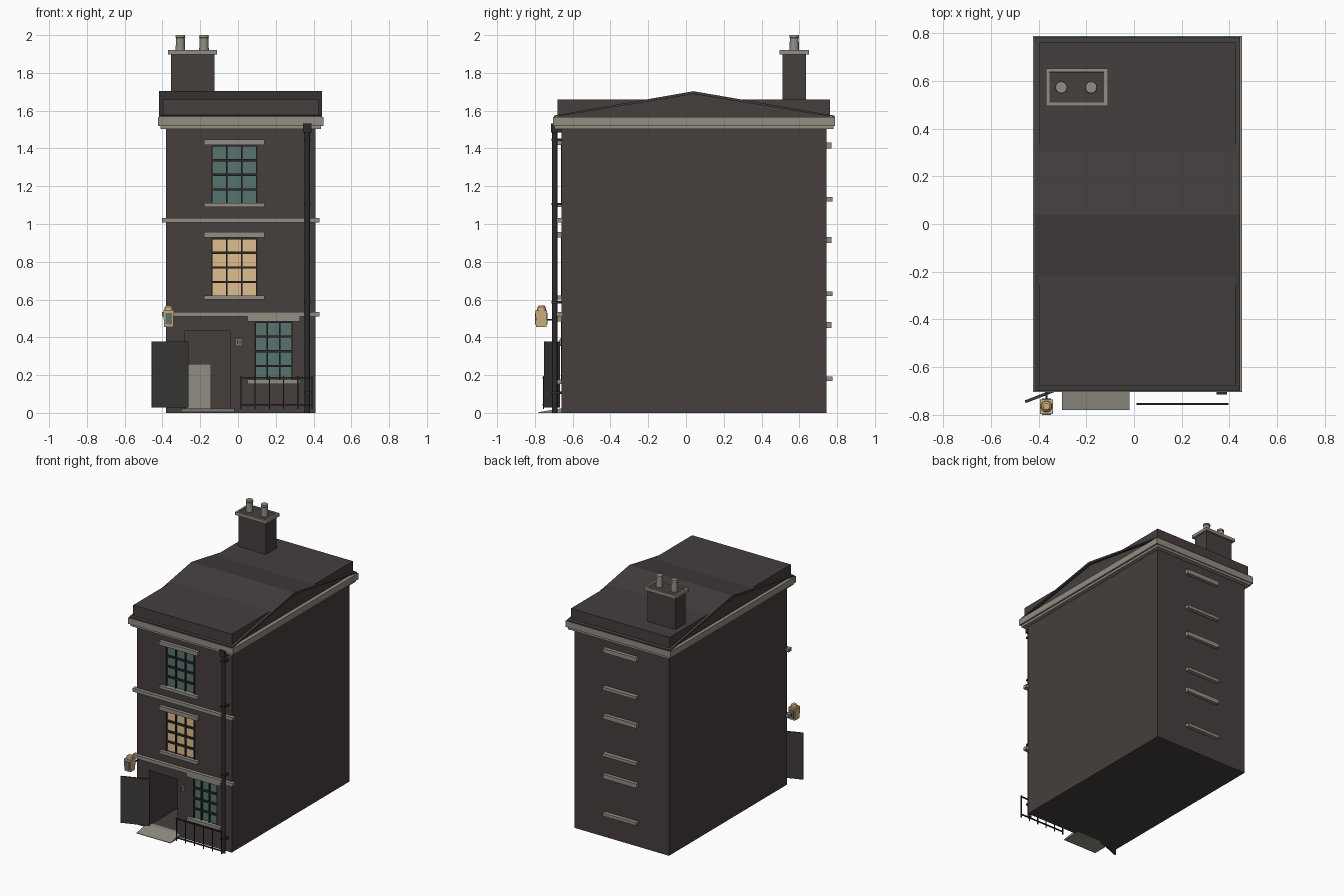
import bpy, bmesh, math
from mathutils import Matrix, Vector

cube = bpy.data.objects.get("Cube")
if cube:
    bpy.data.objects.remove(cube, do_unlink=True)


def material(name, r, g, b):
    lin = [((c / 255 + 0.055) / 1.055) ** 2.4 for c in (r, g, b)] + [1]
    m = bpy.data.materials.new(name)
    m.use_nodes = True
    m.diffuse_color = lin
    bsdf = next(n for n in m.node_tree.nodes if n.type == 'BSDF_PRINCIPLED')
    bsdf.inputs["Base Color"].default_value = lin
    bsdf.inputs["Roughness"].default_value = 0.9
    return m


BRICK = material("dark brick", 70, 62, 61)
SLATE = material("roof slate", 67, 62, 61)
STONE = material("grey stone", 145, 141, 132)
METAL = material("black iron", 45, 42, 42)
DOOR = material("door paint", 62, 58, 58)
TEAL = material("teal glass", 88, 116, 112)
WARM = material("lit glass", 222, 189, 144)
BRASS = material("lantern brass", 205, 175, 128)


def finish(name, bm, mat):
    bmesh.ops.recalc_face_normals(bm, faces=bm.faces)
    me = bpy.data.meshes.new(name)
    bm.to_mesh(me)
    bm.free()
    ob = bpy.data.objects.new(name, me)
    bpy.context.collection.objects.link(ob)
    me.materials.append(mat)
    return ob


def boxes(name, mat, *bounds):
    """Axis-aligned boxes, each given as x0, x1, y0, y1, z0, z1."""
    bm = bmesh.new()
    for x0, x1, y0, y1, z0, z1 in bounds:
        centre = Vector((x0 + x1, y0 + y1, z0 + z1)) / 2
        size = Matrix.Diagonal((x1 - x0, y1 - y0, z1 - z0, 1))
        bmesh.ops.create_cube(bm, size=1, matrix=Matrix.Translation(centre) @ size)
    return finish(name, bm, mat)


def prism(name, mat, profile, x0, x1):
    """Extrude a (y, z) profile along x."""
    bm = bmesh.new()
    face = bm.faces.new([bm.verts.new((x0, y, z)) for y, z in profile])
    ext = bmesh.ops.extrude_face_region(bm, geom=[face])
    verts = [v for v in ext["geom"] if isinstance(v, bmesh.types.BMVert)]
    bmesh.ops.translate(bm, verts=verts, vec=(x1 - x0, 0, 0))
    return finish(name, bm, mat)


def lathe(name, mat, x, y, rings, sides=16):
    """Stack of cones through (radius, z) rings."""
    bm = bmesh.new()
    for (r0, z0), (r1, z1) in zip(rings, rings[1:]):
        bmesh.ops.create_cone(bm, cap_ends=True, segments=sides, radius1=r0, radius2=r1,
                              depth=z1 - z0, matrix=Matrix.Translation((x, y, (z0 + z1) / 2)))
    ob = finish(name, bm, mat)
    bpy.ops.object.select_all(action='DESELECT')
    ob.select_set(True)
    bpy.context.view_layer.objects.active = ob
    bpy.ops.object.shade_smooth_by_angle(angle=math.radians(40))
    return ob


# House body with window and door recesses
FRONT, BACK = -0.66, 0.745
LEFT, RIGHT = -0.38, 0.41
body = boxes("house_body", BRICK, (LEFT, RIGHT, FRONT, BACK, 0, 1.53))
windows = {  # glass, x0, x1, z0, z1, lintel overhang
    "top": (TEAL, -0.138, 0.098, 1.106, 1.415),
    "middle": (WARM, -0.138, 0.098, 0.615, 0.925),
    "ground": (TEAL, 0.09, 0.287, 0.17, 0.482),
}
cuts = [(x0, x1, FRONT - 0.1, FRONT + 0.02, z0, z1) for _, x0, x1, z0, z1 in windows.values()]
cuts.append((-0.28, -0.043, FRONT - 0.1, FRONT + 0.4, 0.02, 0.434))
cutter = boxes("opening_cutter", BRICK, *cuts)
cutter.hide_render = True
mod = body.modifiers.new("openings", 'BOOLEAN')
mod.operation = 'DIFFERENCE'
mod.solver = 'EXACT'
mod.object = cutter
bpy.context.view_layer.objects.active = body
bpy.ops.object.modifier_apply(modifier=mod.name)
bpy.data.objects.remove(cutter, do_unlink=True)

# Windows: glass, glazing bars, lintel and sill
for floor, (glass, x0, x1, z0, z1) in windows.items():
    boxes(floor + "_glass", glass, (x0, x1, FRONT + 0.012, FRONT + 0.02, z0, z1))
    bars, half = [], 0.004
    for i in range(4):
        x = x0 + (x1 - x0) * i / 3
        bars.append((x - half, x + half, FRONT - 0.002, FRONT + 0.014, z0, z1))
    for i in range(5):
        z = z0 + (z1 - z0) * i / 4
        bars.append((x0, x1, FRONT - 0.002, FRONT + 0.014, z - half * 1.5, z + half * 1.5))
    boxes(floor + "_glazing_bars", METAL, *bars)
    boxes(floor + "_lintel_and_sill", STONE,
          (x0 - 0.041, x1 + 0.041, FRONT - 0.024, FRONT + 0.01, z1 + 0.003, z1 + 0.033),
          (x0 - 0.041, x1 + 0.041, FRONT - 0.024, FRONT + 0.01, z0 - 0.016, z0 + 0.006))

# Blind windows on the back keep only lintels and sills
for name, z in (("top", 1.12), ("middle", 0.62), ("ground", 0.17)):
    boxes("back_" + name + "_lintel_and_sill", STONE,
          (-0.125, 0.155, BACK - 0.01, BACK + 0.03, z, z + 0.022),
          (-0.125, 0.155, BACK - 0.01, BACK + 0.025, z + 0.28, z + 0.312))

# String courses and cornice
boxes("string_courses", STONE, *[(LEFT - 0.022, RIGHT + 0.022, FRONT - 0.025, FRONT + 0.01, z, z + 0.025)
                                 for z in (0.51, 1.007)])
boxes("cornice", STONE,
      (LEFT - 0.03, RIGHT + 0.03, FRONT - 0.035, BACK + 0.035, 1.503, 1.522),
      (LEFT - 0.043, RIGHT + 0.043, FRONT - 0.045, BACK + 0.043, 1.52, 1.566))

# Parapet block and shallow gabled roof breaking through it
boxes("parapet", BRICK, (LEFT - 0.018, RIGHT + 0.015, -0.68, 0.763, 1.56, 1.656))
prism("gable_infill", BRICK, [(-0.68, 1.565), (0.763, 1.565), (0.04, 1.692)], LEFT - 0.017, RIGHT + 0.014)
prism("roof_slabs", SLATE, [(-0.70, 1.566), (-0.70, 1.574), (0.04, 1.703), (0.785, 1.574),
                            (0.785, 1.566), (0.04, 1.688)], LEFT - 0.037, RIGHT + 0.035)
boxes("parapet_top", SLATE, (LEFT - 0.018, RIGHT + 0.015, -0.68, 0.763, 1.655, 1.658))

# Chimney with a stone collar and two pots
boxes("chimney_stack", BRICK, (-0.355, -0.125, 0.51, 0.635, 1.6, 1.915))
cx0, cx1, cy0, cy1, rim = -0.37, -0.11, 0.495, 0.652, 0.015
boxes("chimney_collar", STONE,
      (cx0, cx1, cy0, cy0 + rim, 1.897, 1.92), (cx0, cx1, cy1 - rim, cy1, 1.897, 1.92),
      (cx0, cx0 + rim, cy0, cy1, 1.897, 1.92), (cx1 - rim, cx1, cy0, cy1, 1.897, 1.92))
for side, x in (("right", -0.305), ("left", -0.18)):
    lathe(side + "_chimney_pot", STONE, x, 0.573,
          [(0.026, 1.91), (0.023, 1.985), (0.026, 1.988), (0.024, 2.0)])

# Doorway: ramped step, pale inner panel, open door, small wall plaque
prism("door_step", STONE, [(-0.78, 0), (FRONT + 0.03, 0), (FRONT + 0.03, 0.024), (FRONT, 0.024), (-0.78, 0.004)],
      -0.302, -0.018)
boxes("inner_panel", STONE, (-0.275, -0.143, FRONT + 0.37, FRONT + 0.4, 0.02, 0.26))
door = boxes("open_door", DOOR, (-0.205, 0, -0.006, 0.006, 0.028, 0.378))
door.location = (-0.265, FRONT - 0.012, 0)
door.rotation_euler.z = math.radians(21)
boxes("wall_plaque", STONE, (-0.012, 0.02, FRONT - 0.008, FRONT, 0.355, 0.395))
boxes("plaque_slots", METAL, *[(x, x + 0.007, FRONT - 0.01, FRONT, 0.362, 0.388) for x in (-0.006, 0.007)])

# Drainpipe with hopper and wall brackets
lathe("drainpipe", METAL, 0.367, -0.695, [(0.014, 0.0), (0.014, 1.49)], 12)
boxes("drain_hopper", METAL, (0.345, 0.389, -0.715, FRONT, 1.485, 1.532))
boxes("drain_brackets", METAL, *[(0.349, 0.385, -0.712, FRONT, z, z + 0.012)
                                 for z in (0.1, 0.58, 1.1, 1.44)])

# Iron railing
RAIL_Y = -0.755
bars = [(x - 0.003, x + 0.003, RAIL_Y - 0.003, RAIL_Y + 0.003, 0.02, 0.195)
        for x in (0.015 + 0.0754 * i for i in range(6))]
bars += [(0.01, 0.397, RAIL_Y - 0.004, RAIL_Y + 0.004, z, z + 0.008) for z in (0.04, 0.182)]
boxes("railing", METAL, *bars)

# Wall lantern on a bracket
LX, LY = -0.367, -0.765
lantern = boxes("lantern_body", BRASS, (LX - 0.028, LX + 0.028, LY - 0.032, LY + 0.03, 0.455, 0.545))
for v in lantern.data.vertices:
    if v.co.z < 0.5:
        v.co.x = LX + (v.co.x - LX) * 0.88
        v.co.y = LY + (v.co.y - LY) * 0.88
boxes("lantern_glass", TEAL, (LX - 0.018, LX + 0.018, LY - 0.035, LY + 0.033, 0.467, 0.53))
lathe("lantern_cap", BRASS, LX, LY, [(0.024, 0.544), (0.022, 0.56), (0.014, 0.568)])
boxes("lantern_bracket", METAL, (LX - 0.004, LX + 0.004, LY, FRONT, 0.49, 0.498))
